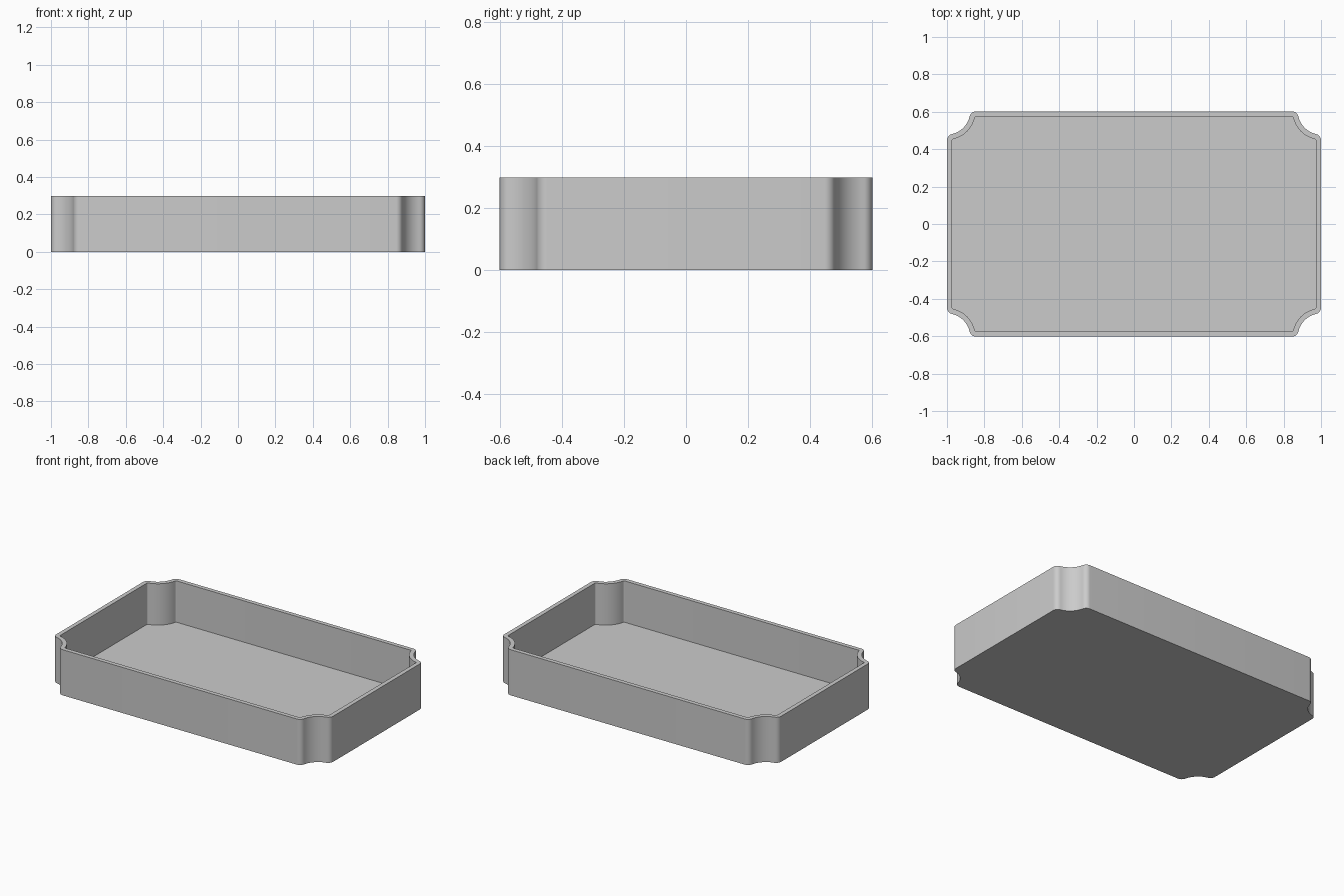
import bpy
import bmesh
from math import atan2, cos, hypot, pi, sin

HALF_X, HALF_Y, HEIGHT = 1.0, 0.602, 0.298
WALL, FLOOR = 0.028, 0.028
NOTCH, FILLET = 0.155, 0.035

cube = bpy.data.objects.get("Cube")
if cube:
    bpy.data.objects.remove(cube, do_unlink=True)


def arc(cx, cy, radius, start, end, steps):
    angles = [start + (end - start) * i / steps for i in range(steps + 1)]
    return [(cx + radius * cos(a), cy + radius * sin(a)) for a in angles]


def outline(inset):
    """Rectangle with rounded, scooped corners, moved inward by inset."""
    lean = atan2(FILLET, NOTCH)
    scoop = hypot(NOTCH, FILLET) - FILLET + inset
    small = FILLET - inset
    corner = arc(HALF_X - NOTCH, HALF_Y - FILLET, small, pi / 2, lean, 8)
    corner += arc(HALF_X, HALF_Y, scoop, pi + lean, 1.5 * pi - lean, 16)[1:-1]
    corner += arc(HALF_X - FILLET, HALF_Y - NOTCH, small, pi / 2 - lean, 0, 8)
    points = []
    for sx, sy in ((1, 1), (1, -1), (-1, -1), (-1, 1)):
        side = corner if sx == sy else corner[::-1]
        points += [(sx * x, sy * y) for x, y in side]
    return points


# Tray shell: outer wall, rim, inner wall, closed by underside and floor
bm = bmesh.new()
levels = ((0, 0), (0, HEIGHT), (WALL, HEIGHT), (WALL, FLOOR))
rings = [[bm.verts.new((x, y, z)) for x, y in outline(inset)] for inset, z in levels]
for lower, upper in zip(rings, rings[1:]):
    for i in range(len(lower)):
        bm.faces.new((lower[i - 1], lower[i], upper[i], upper[i - 1]))
bm.faces.new(rings[0])
bm.faces.new(rings[-1])
bmesh.ops.recalc_face_normals(bm, faces=bm.faces[:])

mesh = bpy.data.meshes.new("tray")
bm.to_mesh(mesh)
bm.free()
tray = bpy.data.objects.new("tray", mesh)
bpy.context.collection.objects.link(tray)

# Plain grey finish
grey = bpy.data.materials.new("light grey")
grey.use_nodes = True
colour = (0.6, 0.6, 0.6, 1)
grey.diffuse_color = colour
grey.node_tree.nodes["Principled BSDF"].inputs["Base Color"].default_value = colour
mesh.materials.append(grey)

# Smooth curved corners, crisp rims
for other in bpy.context.selected_objects:
    other.select_set(False)
tray.select_set(True)
bpy.context.view_layer.objects.active = tray
bpy.ops.object.shade_smooth_by_angle(angle=pi / 6)
